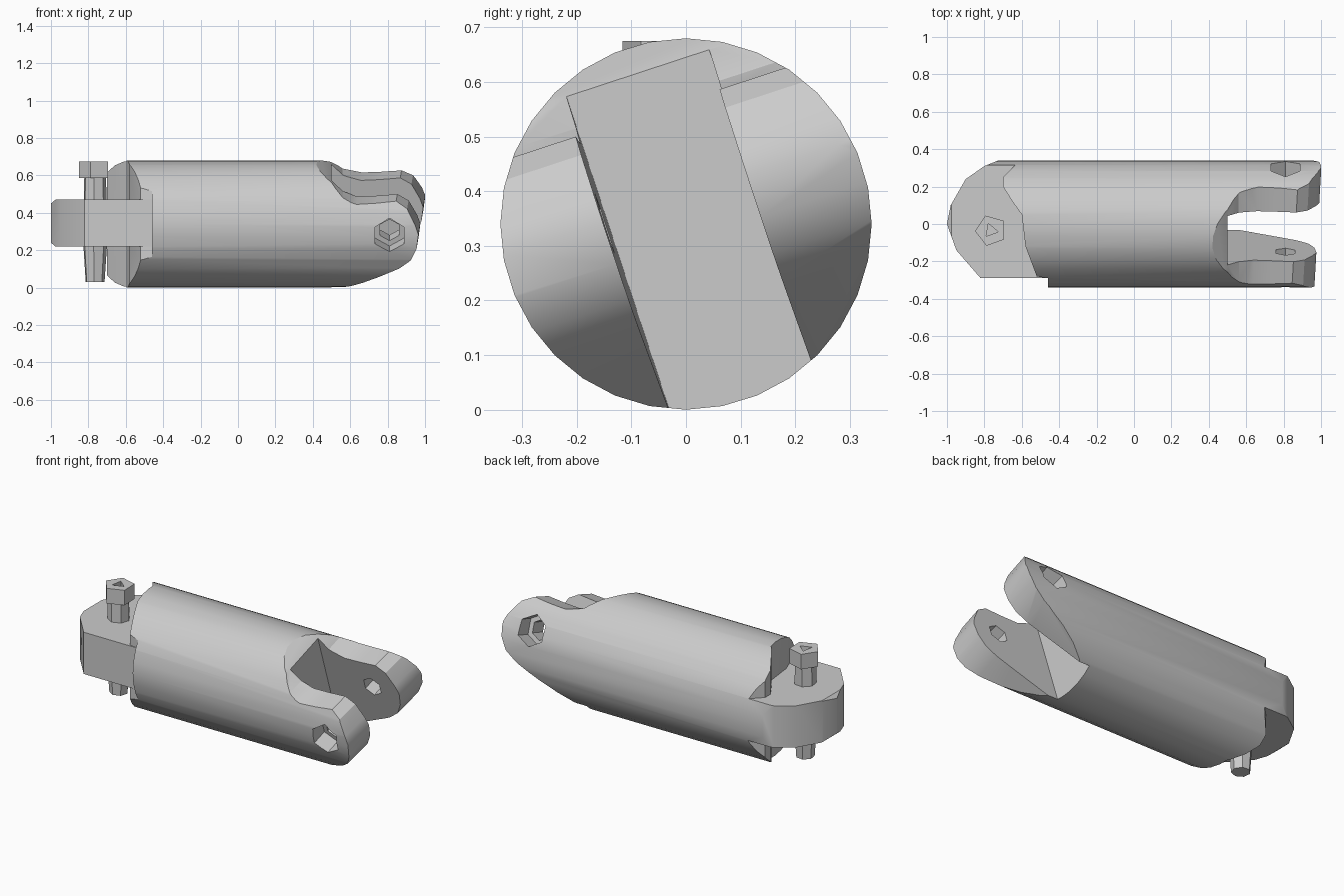
import bpy, bmesh, math
from mathutils import Matrix, Vector

cube = bpy.data.objects.get("Cube")
if cube:
    bpy.data.objects.remove(cube)

R = 0.34                          # body radius, also the height of its axis
TILT = math.radians(18.2)         # roll of the fork about the body axis
FORK = Matrix.Translation((0, 0, R)) @ Matrix.Rotation(TILT, 4, 'X')

grey = bpy.data.materials.new("steel grey")
grey.use_nodes = True
GREY = (0.6, 0.6, 0.6, 1)
grey.diffuse_color = GREY
grey.node_tree.nodes["Principled BSDF"].inputs["Base Color"].default_value = GREY


def finish(name, bm):
    bmesh.ops.recalc_face_normals(bm, faces=bm.faces)
    mesh = bpy.data.meshes.new(name)
    bm.to_mesh(mesh)
    bm.free()
    mesh.materials.append(grey)
    ob = bpy.data.objects.new(name, mesh)
    bpy.context.collection.objects.link(ob)
    return ob


def prism(name, points, lo, hi, axis='Z', matrix=Matrix(), shear=0):
    """Extrude a plan (x, y) or side (x, z) outline; shear slants its tip."""
    bm = bmesh.new()
    rings = []
    for h in (lo, hi):
        ring = []
        for a, b in points:
            if shear and a > 0.6:
                a += shear * h
            co = Vector((a, b, h) if axis == 'Z' else (a, h, b))
            ring.append(bm.verts.new(matrix @ co))
        rings.append(ring)
    bm.faces.new(rings[0])
    bm.faces.new(rings[1])
    n = len(points)
    for i in range(n):
        j = (i + 1) % n
        bm.faces.new((rings[0][i], rings[0][j], rings[1][j], rings[1][i]))
    return finish(name, bm)


def rod(name, sides, r1, r2, lo, hi, matrix):
    """Straight or tapered rod along local z."""
    bm = bmesh.new()
    bmesh.ops.create_cone(bm, cap_ends=True, segments=sides, radius1=r1, radius2=r2,
                          depth=hi - lo,
                          matrix=matrix @ Matrix.Translation((0, 0, (lo + hi) / 2)))
    return finish(name, bm)


def carve(ob, cutter, operation='DIFFERENCE'):
    mod = ob.modifiers.new("carve", 'BOOLEAN')
    mod.operation = operation
    mod.solver = 'EXACT'
    mod.object = cutter
    bpy.context.view_layer.objects.active = ob
    bpy.ops.object.modifier_apply(modifier=mod.name)
    bpy.data.objects.remove(cutter)


def smooth(ob, degrees):
    bpy.ops.object.select_all(action='DESELECT')
    ob.select_set(True)
    bpy.context.view_layer.objects.active = ob
    bpy.ops.object.shade_smooth_by_angle(angle=math.radians(degrees))


# Body: a round bar along x
along_x = Matrix.Translation((0, 0, R)) @ Matrix.Rotation(math.pi / 2, 4, 'Y')
body = rod("link_body", 32, R, R, -1, 1, along_x)

# Rounded tongue end, flat on the front side
tongue_plan = [(-0.46, -0.5), (-0.46, -0.29), (-0.82, -0.29), (-0.95, -0.14), (-1, 0),
               (-0.98, 0.1), (-0.9, 0.24), (-0.8, 0.31), (-0.7, 0.35), (-0.7, 0.5),
               (1.3, 0.5), (1.3, -0.5)]
carve(body, prism("tongue_outline", tongue_plan, -0.5, 1.2), 'INTERSECT')

# Shoulders above and below the tongue
shoulder = [(-1.3, -0.5), (-0.46, -0.5), (-0.46, -0.29), (-0.52, -0.28), (-0.58, -0.12),
            (-0.6, 0.05), (-0.65, 0.12), (-0.7, 0.2), (-0.7, 0.25), (-0.63, 0.32),
            (-0.6, 0.5), (-1.3, 0.5)]
carve(body, prism("upper_shoulder_cut", shoulder, 0.47, 1))
carve(body, prism("lower_shoulder_cut", shoulder, -0.5, 0.22))

# Chamfered tip of the tongue
for side in (-1, 1):
    chamfer = [(-1.05, 0.345 + side * 0.105), (-1, 0.345 + side * 0.105),
               (-0.97, 0.345 + side * 0.13), (-1.05, 0.345 + side * 0.13)]
    carve(body, prism("tip_chamfer", chamfer, -0.5, 0.5, 'Y'))

# Side outline of the fork: dipped top, round tip, sloping underside
fork_side = [(-1.3, -0.5), (0.48, -0.5), (0.5, -0.34), (0.88, -0.15), (0.94, -0.1),
             (0.973, -0.03), (0.983, 0.05), (0.965, 0.1), (0.92, 0.18), (0.86, 0.215),
             (0.75, 0.205), (0.65, 0.2), (0.56, 0.23), (0.5, 0.29), (0.41, 0.345),
             (0.39, 0.5), (-1.3, 0.5)]
carve(body, prism("fork_outline", fork_side, -0.5, 0.5, 'Y', FORK, 0.055), 'INTERSECT')

# Slot between the prongs
slot = [(0.5, -0.135), (1.3, -0.15), (1.3, 0.13), (0.5, 0.14)]
carve(body, prism("slot_cut", slot, -0.6, 0.6, 'Z', FORK))

# Six-sided cross hole with a wider recess on each outer side
hole_axis = FORK @ Matrix.Translation((0.81, 0, 0.045)) @ Matrix.Rotation(-math.pi / 2, 4, 'X')
carve(body, rod("cross_hole", 6, 0.06, 0.06, -0.6, 0.6, hole_axis))
for lo, hi in ((-0.6, -0.24), (0.24, 0.6)):
    carve(body, rod("hole_recess", 6, 0.09, 0.09, lo, hi, hole_axis))
smooth(body, 28)

# Bolt through the tongue
bolt_axis = Matrix.Translation((-0.765, -0.035, 0)) @ Matrix.Rotation(math.radians(20), 4, 'Z')
rod("bolt_shaft", 7, 0.052, 0.07, 0.03, 0.3, bolt_axis)
rod("bolt_collar", 7, 0.066, 0.06, 0.3, 0.59, bolt_axis)
head = rod("bolt_head", 5, 0.085, 0.085, 0.585, 0.675, bolt_axis)
carve(head, rod("socket_cut", 3, 0.04, 0.04, 0.63, 0.75, bolt_axis))
